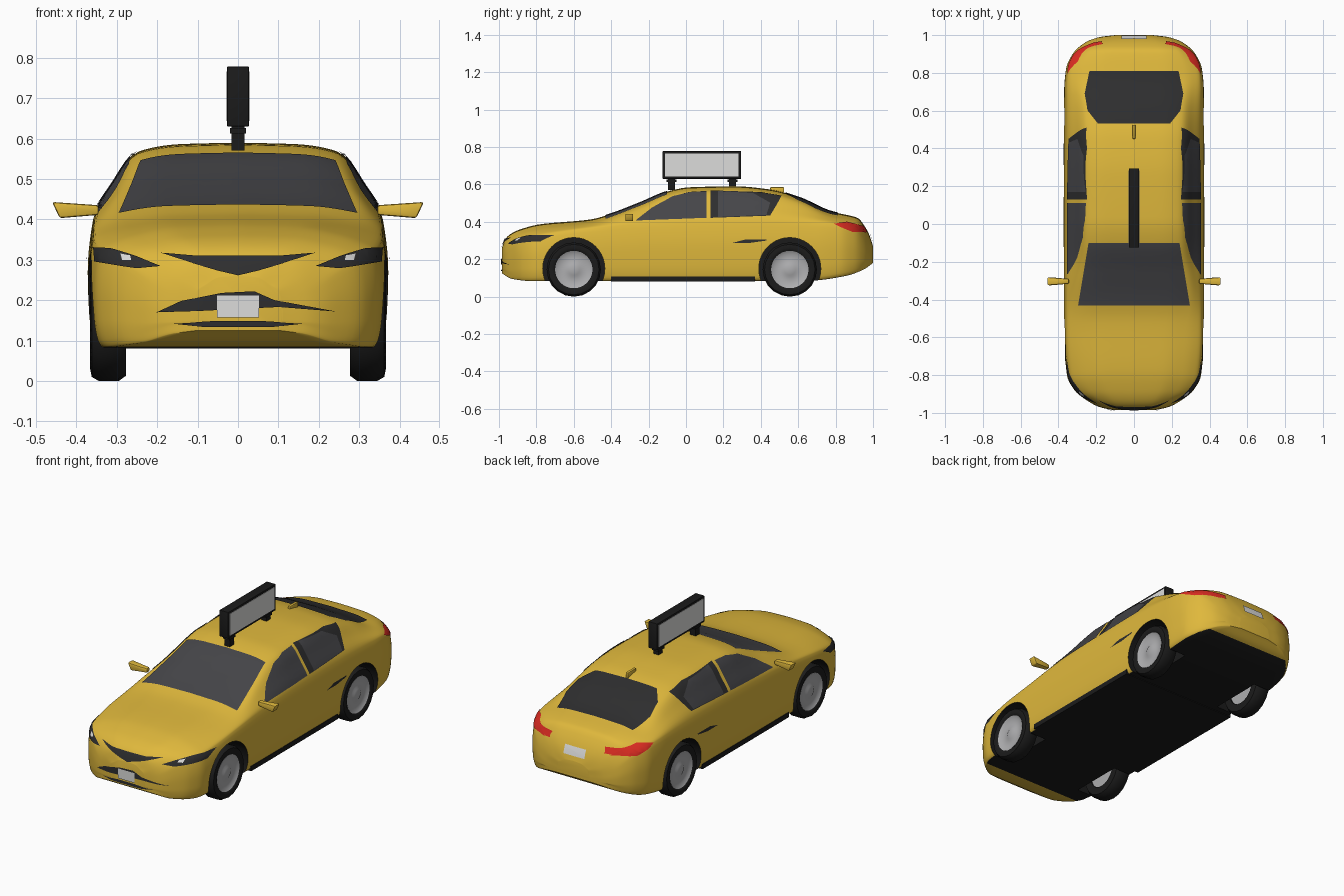
import bpy, bmesh, math
from mathutils import Vector, Matrix
from mathutils.bvhtree import BVHTree

cube = bpy.data.objects.get("Cube")
if cube:
    bpy.data.objects.remove(cube)

def material(name, *rgb):
    m = bpy.data.materials.new(name)
    m.use_nodes = True
    m.diffuse_color = (*rgb, 1)
    m.node_tree.nodes["Principled BSDF"].inputs["Base Color"].default_value = (*rgb, 1)
    return m

yellow = material("yellow paint", .74, .48, .045)
glass = material("grey glass", .06, .06, .066)
dark = material("dark trim", .027, .027, .028)
black = material("black rubber", .011, .011, .011)
silver = material("silver", .42, .42, .43)
white = material("white", .72, .72, .71)
red = material("red lamp", .72, .025, .016)

def smooth_shade(ob):
    bpy.ops.object.select_all(action='DESELECT')
    ob.select_set(True)
    bpy.context.view_layer.objects.active = ob
    bpy.ops.object.shade_smooth_by_angle(angle=math.radians(40))

def finish(name, bm, *mats):
    me = bpy.data.meshes.new(name)
    bm.to_mesh(me)
    bm.free()
    ob = bpy.data.objects.new(name, me)
    bpy.context.collection.objects.link(ob)
    for m in mats:
        me.materials.append(m)
    smooth_shade(ob)
    return ob

def smooth(pts, t):
    """Monotone cubic curve through (t, value) points."""
    n = len(pts) - 1
    slope = [(b[1] - a[1]) / max(b[0] - a[0], 1e-6) for a, b in zip(pts, pts[1:])]
    def tangent(k):
        if k in (0, n):
            return slope[min(k, n - 1)]
        p, q = slope[k - 1], slope[k]
        return 2 * p * q / (p + q) if p * q > 0 else 0
    i = 0
    while i < n - 1 and t > pts[i + 1][0]:
        i += 1
    h = max(pts[i + 1][0] - pts[i][0], 1e-6)
    u = min(max((t - pts[i][0]) / h, 0), 1)
    v = 1 - u
    return (pts[i][1] * v * v * (1 + 2 * u) + pts[i + 1][1] * u * u * (3 - 2 * u)
            + h * u * v * (tangent(i) * v - tangent(i + 1) * u))

# Body profiles along the length
FRONT, BACK = -.985, 1.0
top = [(FRONT, .26), (-.965, .31), (-.93, .34), (-.88, .362), (-.78, .387), (-.51, .413), (-.4, .443),
       (-.25, .5), (-.09, .565), (.02, .585), (.26, .59), (.45, .573), (.61, .528), (.77, .457),
       (.89, .43), (.92, .42), (.95, .385), (.98, .33), (BACK, .27)]
width = [(FRONT, .11), (-.97, .18), (-.94, .24), (-.88, .315), (-.8, .355), (-.6, .37), (0, .372),
         (.7, .37), (.82, .36), (.9, .325), (.96, .26), (.99, .18), (BACK, .1)]
belt = [(FRONT, .2), (-.9, .29), (-.8, .32), (-.5, .365), (-.2, .39), (.4, .4), (.75, .39), (.9, .35), (BACK, .22)]
roof = [(FRONT, .7), (-.6, .72), (-.4, .8), (-.1, .67), (.3, .66), (.6, .68), (.8, .72), (BACK, .75)]
floor = [(FRONT, .125), (-.93, .095), (-.82, .083), (.65, .085), (.85, .11), (.95, .145), (BACK, .18)]

def half_section(y):
    T, w, B, f = (smooth(p, y) for p in (top, width, belt, floor))
    r = smooth(roof, y) * w
    edge = T - min(.022, (T - B) * .35)
    ctrl = [(0, T), (.6 * r, T - .004), (r, edge), ((r + .96 * w) / 2 + .008, (edge + B) / 2 + .004),
            (.965 * w, B), (w, f + .6 * (B - f)), (.992 * w, f + .3 * (B - f)),
            (.965 * w, f + .02), (.92 * w, f), (0, f)]
    dist = [0]
    for a, b in zip(ctrl, ctrl[1:]):
        dist.append(dist[-1] + math.dist(a, b))
    xs, zs = ([(d, c[k]) for d, c in zip(dist, ctrl)] for k in (0, 1))
    ts = [a + (b - a) * j / 5 for a, b in zip(dist, dist[1:]) for j in range(5)] + [dist[-1]]
    return [(smooth(xs, t), smooth(zs, t)) for t in ts]

# Body shell, lofted from front to back
RINGS = 100
bm = bmesh.new()
rings = []
for i in range(RINGS + 1):
    y = (FRONT + BACK) / 2 - (BACK - FRONT) / 2 * math.cos(math.pi * i / RINGS)
    half = half_section(y)
    rings.append([bm.verts.new((x, y, z)) for x, z in half + [(-x, z) for x, z in half[-2:0:-1]]])
for a, b in zip(rings, rings[1:]):
    for k in range(len(a)):
        n = (k + 1) % len(a)
        bm.faces.new((a[k], a[n], b[n], b[k]))
bm.faces.new(rings[0])
bm.faces.new(rings[-1])
bmesh.ops.recalc_face_normals(bm, faces=bm.faces)
for f in bm.faces:
    c = f.calc_center_median()
    f.material_index = int(f.normal.z < -.8 and c.z < .14 and -.85 < c.y < .95)
shell = BVHTree.FromBMesh(bm)
body = finish("body", bm, yellow, black)

# Wheel arches cut out of the body
AXLES = {"front": -.6, "rear": .555}
SIDES = {"left": 1, "right": -1}
bm = bmesh.new()
for y in AXLES.values():
    for s in SIDES.values():
        place = Matrix.Translation((s * .35, y, .15)) @ Matrix.Rotation(math.pi / 2, 4, 'Y')
        bmesh.ops.create_cone(bm, cap_ends=True, segments=40, radius1=.166, radius2=.166, depth=.22, matrix=place)
for f in bm.faces:
    f.material_index = 1
cutter = finish("arch_cutter", bm, yellow, black)
cut = body.modifiers.new("arches", 'BOOLEAN')
cut.operation, cut.solver, cut.object = 'DIFFERENCE', 'EXACT', cutter
bpy.context.view_layer.objects.active = body
bpy.ops.object.modifier_apply(modifier=cut.name)
bpy.data.objects.remove(cutter)
smooth_shade(body)

def lathe(name, profile, mat, s, y, steps):
    """Spin (radius, x) points around a wheel axle."""
    bm = bmesh.new()
    vs = [bm.verts.new((s * x, y, .145 + r)) for r, x in profile]
    es = [bm.edges.new(p) for p in zip(vs, vs[1:])]
    bmesh.ops.spin(bm, geom=vs + es, cent=(0, y, .145), axis=(1, 0, 0), angle=math.tau, steps=steps)
    bmesh.ops.remove_doubles(bm, verts=bm.verts, dist=.0005)
    bmesh.ops.recalc_face_normals(bm, faces=bm.faces)
    finish(name, bm, mat)

# Wheels
tyre = [(.09, .345), (.1, .358), (.115, .366), (.135, .362), (.145, .345), (.145, .295), (.132, .277), (.09, .277), (.09, .345)]
rim = [(0, .354), (.03, .354), (.04, .348), (.085, .35), (.1, .359), (.1, .285), (0, .285)]
for end, y in AXLES.items():
    for side, s in SIDES.items():
        lathe(f"{end}_{side}_tyre", tyre, black, s, y, 20)
        lathe(f"{end}_{side}_rim", rim, silver, s, y, 32)

VIEWS = {"left": (lambda a, b: (2, a, b), (-1, 0, 0)), "right": (lambda a, b: (-2, a, b), (1, 0, 0)),
         "front": (lambda a, b: (a, -2, b), (0, 1, 0)), "back": (lambda a, b: (a, 2, b), (0, -1, 0)),
         "top": (lambda a, b: (a, b, 2), (0, 0, -1))}

def plate(name, outline, view, mat, lift=.004):
    """Thin panel: a flat outline diced into a grid and laid onto the body."""
    start, aim = VIEWS[view]
    aim = Vector(aim)
    bm = bmesh.new()
    bm.faces.new([bm.verts.new((a, b, 0)) for a, b in outline])
    bmesh.ops.triangulate(bm, faces=bm.faces)
    for axis in (0, 1):
        no = Vector((1 - axis, axis, 0))
        for k in range(-50, 51):
            if min(p[axis] for p in outline) < k * .02 < max(p[axis] for p in outline):
                bmesh.ops.bisect_plane(bm, geom=bm.verts[:] + bm.edges[:] + bm.faces[:], plane_co=no * (k * .02), plane_no=no)
    for v in bm.verts:
        ray = Vector(start(v.co.x, v.co.y))
        hit, normal, _, _ = shell.ray_cast(ray, aim)
        if hit is None:
            hit, normal, _, _ = shell.find_nearest(ray + aim * 1.2)
        v.co = hit + normal * lift
    bm.normal_update()
    bmesh.ops.reverse_faces(bm, faces=[f for f in bm.faces if f.normal.dot(aim) > 0])
    finish(name, bm, mat)

def mirrored(half):
    return half + [(-a, b) for a, b in reversed(half) if a]

# Windscreen and rear window
plate("windscreen", mirrored([(.295, -.43), (.24, -.1)]), "top", glass)
plate("rear_window", mirrored([(.19, .53), (.245, .6), (.26, .69), (.235, .81)]), "top", dark)

# Side windows, door vents, headlamps and tail lamps
front_glass = [(-.27, .405), (.11, .42), (.11, .562), (.02, .557), (-.07, .535), (-.18, .475)]
rear_glass = [(.17, .424), (.43, .435), (.45, .5), (.36, .55), (.17, .562)]
rear_trim = [(.13, .42), (.45, .432), (.49, .5), (.51, .538), (.4, .557), (.13, .566)]
vent = [(.25, .288), (.34, .287), (.43, .3), (.43, .306), (.32, .306)]
tail = [(.79, .388), (.86, .398), (.95, .375), (.965, .345), (.89, .345), (.84, .365)]
tail_inner = [(.2, .34), (.29, .35), (.29, .375), (.25, .372)]
headlamp = [(.19, .283), (.25, .278), (.352, .295), (.355, .33), (.31, .325), (.25, .307)]
lens = [(.262, .297), (.285, .297), (.29, .313), (.265, .308)]
for side, s in SIDES.items():
    plate(f"{side}_front_window", front_glass, side, glass)
    plate(f"{side}_rear_window_trim", rear_trim, side, dark, .003)
    plate(f"{side}_rear_window", rear_glass, side, glass, .005)
    plate(f"{side}_door_vent", vent, side, dark)
    plate(f"{side}_tail_lamp", tail, side, red)
    plate(f"{side}_tail_lamp_inner", [(s * a, b) for a, b in tail_inner], "back", red)
    plate(f"{side}_headlamp", [(s * a, b) for a, b in headlamp], "front", dark)
    plate(f"{side}_headlamp_lens", [(s * a, b) for a, b in lens], "front", white, .006)

# Grilles and number plates
plate("upper_grille", mirrored([(0, .26), (.05, .272), (.11, .29), (.19, .315), (.1, .308)]), "front", dark)
plate("middle_grille", [(-.2, .17), (-.1, .173), (.1, .183), (.24, .172), (.09, .2), (.04, .222), (-.04, .218), (-.14, .198)],
      "front", dark)
plate("lower_grille", mirrored([(.08, .133), (.16, .142), (.05, .149)]), "front", dark)
plate("front_number_plate", mirrored([(.052, .157), (.052, .212)]), "front", white, .007)
plate("rear_number_plate", mirrored([(.065, .295), (.065, .34)]), "back", white, .006)

def box(name, lo, hi, mat, bevel=0, shape=None):
    bm = bmesh.new()
    bmesh.ops.create_cube(bm, size=1)
    lo, hi = Vector(lo), Vector(hi)
    for v in bm.verts:
        v.co = (lo + hi) / 2 + Matrix.Diagonal(hi - lo) @ v.co
        if shape:
            shape(v.co)
    if bevel:
        bmesh.ops.bevel(bm, geom=bm.edges[:], offset=bevel, segments=2, affect='EDGES', profile=.5)
    finish(name, bm, mat)

def mirror_shape(co):
    """Narrow a door mirror towards the door."""
    if abs(co.x) < .4:
        co.yz = -.303 + (co.y + .303) * .6, .423 + (co.z - .423) * .6
    elif co.z < .42:
        co.x *= .96

# Sill, roof aerial and roof sign
box("sill", (-.362, -.4, .08), (.362, .37, .108), black)
box("aerial", (-.008, .45, .55), (.008, .525, .586), yellow, .005)
box("sign_frame", (-.027, -.125, .63), (.027, .295, .778), black, .002)
for end, y in (("front", -.078), ("rear", .248)):
    box(f"{end}_sign_foot", (-.016, y - .018, .57), (.016, y + .018, .632), black)
    box(f"{end}_sign_clamp", (-.02, y - .027, .612), (.02, y + .027, .626), black)

# Door mirrors and sign panels on both sides
for side, s in SIDES.items():
    near, far = sorted((s * .345, s * .46))
    box(f"{side}_mirror", (near, -.325, .403), (far, -.282, .443), yellow, .006, mirror_shape)
    near, far = sorted((s * .026, s * .029))
    box(f"{side}_sign_panel", (near, -.112, .643), (far, .282, .766), white)
